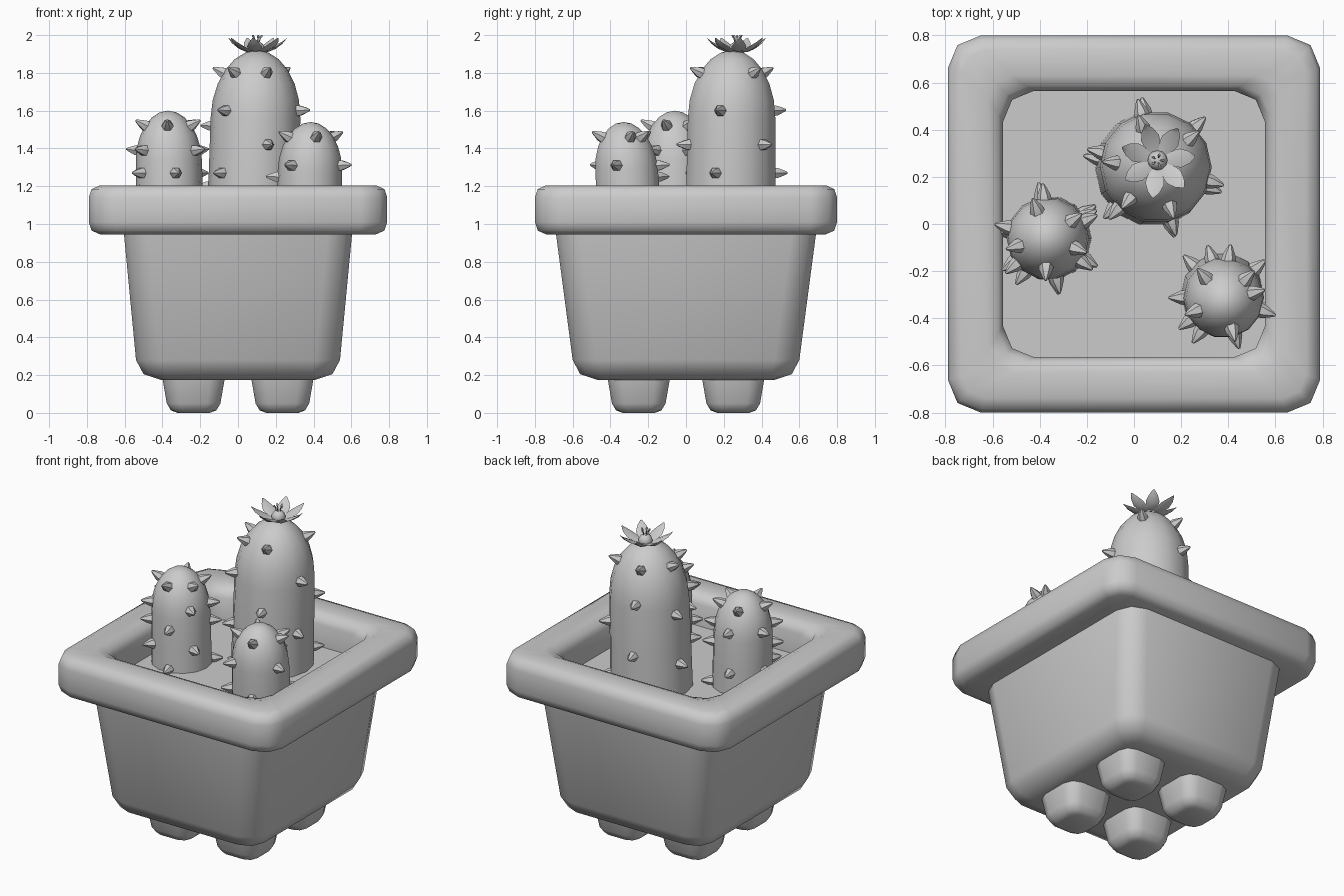
import bpy, bmesh, math
from mathutils import Vector, Matrix

if "Cube" in bpy.data.objects:
    bpy.data.objects.remove(bpy.data.objects["Cube"])

grey = bpy.data.materials.new("plain grey")
grey.use_nodes = True
GREY = (0.6, 0.6, 0.6, 1)
grey.diffuse_color = GREY
grey.node_tree.nodes["Principled BSDF"].inputs["Base Color"].default_value = GREY


def finish(name, bm, angle=60):
    bmesh.ops.recalc_face_normals(bm, faces=bm.faces)
    mesh = bpy.data.meshes.new(name)
    bm.to_mesh(mesh)
    bm.free()
    mesh.materials.append(grey)
    ob = bpy.data.objects.new(name, mesh)
    bpy.context.collection.objects.link(ob)
    bpy.ops.object.select_all(action='DESELECT')
    ob.select_set(True)
    bpy.context.view_layer.objects.active = ob
    bpy.ops.object.shade_smooth_by_angle(angle=math.radians(angle))
    return ob


def loft(bm, rings, cap_start=True, cap_end=True, closed=False):
    loops = [[bm.verts.new(p) for p in ring] for ring in rings]
    n = len(loops[0])
    pairs = list(zip(loops, loops[1:])) + ([(loops[-1], loops[0])] if closed else [])
    for a, b in pairs:
        for i in range(n):
            j = (i + 1) % n
            bm.faces.new((a[i], a[j], b[j], b[i]))
    if not closed:
        if cap_start:
            bm.faces.new(loops[0][::-1])
        if cap_end:
            bm.faces.new(loops[-1])


def rounded_rect(hx, hy, z, r, cx=0, cy=0, seg=2):
    pts = []
    for q, (sx, sy) in enumerate(((1, 1), (-1, 1), (-1, -1), (1, -1))):
        for k in range(seg + 1):
            a = math.pi / 2 * (q + k / seg)
            pts.append(Vector((cx + sx * (hx - r) + r * math.cos(a),
                               cy + sy * (hy - r) + r * math.sin(a), z)))
    return pts


def circle(c, r, n):
    return [Vector(c) + Vector((r * math.cos(math.tau * i / n), r * math.sin(math.tau * i / n), 0))
            for i in range(n)]


# Tapered pot body
bm = bmesh.new()
loft(bm, [rounded_rect(hx, hy, z, r) for hx, hy, z, r in (
    (0.41, 0.47, 0.175, 0.06), (0.50, 0.56, 0.205, 0.11),
    (0.54, 0.60, 0.28, 0.13), (0.605, 0.69, 0.96, 0.13))])
finish("pot_body", bm)

# Thick rounded rim
bm = bmesh.new()
loft(bm, [rounded_rect(0.79 - d, 0.80 - d, z, r) for d, z, r in (
    (0.06, 0.945, 0.10), (0.015, 0.965, 0.13), (0, 1.01, 0.14), (0, 1.14, 0.14),
    (0.015, 1.185, 0.13), (0.06, 1.205, 0.10), (0.17, 1.205, 0.10),
    (0.215, 1.185, 0.12), (0.235, 1.14, 0.13), (0.235, 0.945, 0.13))], closed=True)
finish("pot_rim", bm)

# Soil
bm = bmesh.new()
loft(bm, [rounded_rect(0.57, 0.58, z, 0.13) for z in (0.95, 1.0)])
finish("soil", bm, 30)

# Four stubby feet
for side, sx in (("left", 1), ("right", -1)):
    for end, sy in (("front", -1), ("back", 1)):
        bm = bmesh.new()
        loft(bm, [rounded_rect(h, h, z, r, 0.235 * sx, 0.25 * sy) for h, z, r in (
            (0.085, 0, 0.035), (0.12, 0.013, 0.06), (0.142, 0.05, 0.07), (0.168, 0.2, 0.08))])
        finish(f"{end}_{side}_foot", bm)


# Cactus stem with outward spines, given as {height: (angles)}
def cactus(name, base, lean, radius, top, spines):
    foot = 0.97
    height = top - foot
    dome = radius * 1.45

    def centre(z):
        t = (z - foot) / height
        return Vector((base[0] + lean[0] * t, base[1] + lean[1] * t, z))

    def width(z):
        straight = radius * (1 - 0.05 * (z - foot) / height)
        u = max(0, (z - (top - dome)) / dome)
        return straight * math.sqrt(max(0, 1 - u * u))

    levels = [foot, foot + (height - dome) * 0.5]
    levels += [top - dome + dome * math.sin(math.pi / 2 * k / 6) for k in range(6)]
    bm = bmesh.new()
    loft(bm, [circle(centre(z), width(z), 14) for z in levels], cap_end=False)
    tip = bm.verts.new(centre(top))
    bm.verts.ensure_lookup_table()
    last = list(bm.verts)[-15:-1]
    for i in range(14):
        bm.faces.new((last[i], last[(i + 1) % 14], tip))
    finish(name + "_stem", bm)

    bm = bmesh.new()
    for z, angles in spines.items():
        slope = (width(z - 0.01) - width(z + 0.01)) / 0.02
        for a in angles:
            a = math.radians(a)
            out = Vector((math.cos(a), math.sin(a), 0))
            normal = (out + Vector((0, 0, min(slope, 1.5) * 0.8))).normalized()
            at = centre(z) + out * width(z)
            turn = normal.to_track_quat('Z', 'Y').to_matrix()
            rings = [[at + turn @ p for p in circle((0, 0, d), r, 6)]
                     for d, r in ((-0.015, 0.033), (0.012, 0.029), (0.05, 0.012), (0.062, 0.005))]
            loft(bm, rings)
    finish(name + "_spines", bm, 40)


cactus("tall_cactus", (0.08, 0.235), (0.02, 0.01), 0.245, 1.92, {
    1.80: (-130, -72, 40, 110, 175), 1.60: (-132, -15, 105), 1.52: (165,),
    1.42: (-73, 45), 1.27: (-135, -20, 100), 1.20: (170,), 1.08: (-73, 45)})
cactus("left_leaning_cactus", (-0.36, -0.06), (-0.01, 0), 0.18, 1.60, {
    1.52: (-92, -20, 35, 110, 195), 1.39: (-35, 25, 95, 165, 220), 1.27: (-78, 30, 215),
    1.14: (-125, -30, 100, 170), 1.02: (-80, 35)})
cactus("short_cactus", (0.375, -0.295), (0.01, -0.035), 0.175, 1.54, {
    1.46: (-75, 15, 45, 130, 200), 1.31: (-125, -18, 83), 1.25: (107, 180),
    1.12: (-73, 40, 217), 1.04: (-20, 135)})

# Flower: ring of curved pointed petals, round heart, thin stamens
heart = Vector((0.1, 0.27, 1.915))
bm = bmesh.new()
for k in range(7):
    turn = Matrix.Rotation(math.tau * k / 7 + 0.1, 3, 'Z')
    rings = []
    for d, half, z in ((0.02, 0.012, 0), (0.06, 0.034, 0.006), (0.10, 0.04, 0.024),
                       (0.135, 0.026, 0.046), (0.16, 0.004, 0.07)):
        thick = 0.3 * half
        section = ((half, 0), (0, thick - 0.003), (-half, 0), (0, -thick))
        rings.append([heart + turn @ Vector((d, y, z + h)) for y, h in section])
    loft(bm, rings)
finish("flower_petals", bm)

bm = bmesh.new()
bmesh.ops.create_uvsphere(bm, u_segments=12, v_segments=8, radius=0.042,
                          matrix=Matrix.Translation(heart + Vector((0, 0, 0.01))))
finish("flower_heart", bm)

bm = bmesh.new()
for k in range(5):
    a = math.tau * k / 5
    out = Vector((math.cos(a), math.sin(a), 0))
    rings = [circle(heart + out * d + Vector((0, 0, z)), r, 6) for d, z, r in (
        (0.008, 0.03, 0.003), (0.018, 0.07, 0.003), (0.022, 0.074, 0.007), (0.026, 0.085, 0.004))]
    loft(bm, rings)
finish("flower_stamens", bm)
